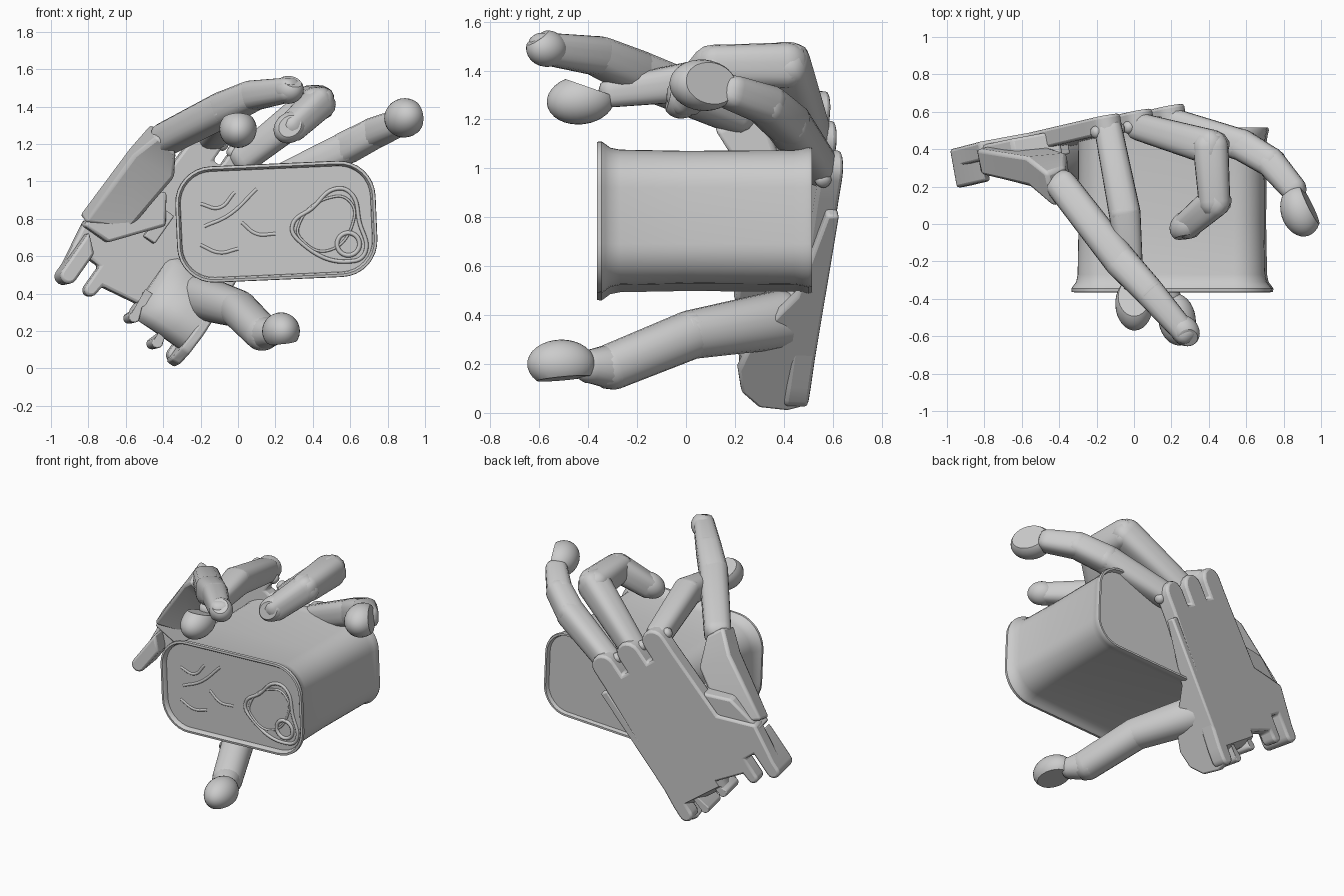
import bpy, bmesh, math
from mathutils import Vector, Matrix

if "Cube" in bpy.data.objects:
    bpy.data.objects.remove(bpy.data.objects["Cube"])

grey = bpy.data.materials.new("light_grey")
grey.use_nodes = True
grey.diffuse_color = (0.6, 0.6, 0.6, 1)
grey.node_tree.nodes["Principled BSDF"].inputs["Base Color"].default_value = (0.6, 0.6, 0.6, 1)


def finish(name, bm, angle=35, bevel=0):
    bmesh.ops.recalc_face_normals(bm, faces=bm.faces)
    mesh = bpy.data.meshes.new(name)
    bm.to_mesh(mesh)
    bm.free()
    mesh.materials.append(grey)
    mesh.shade_smooth()
    mesh.set_sharp_from_angle(angle=math.radians(angle))
    ob = bpy.data.objects.new(name, mesh)
    bpy.context.collection.objects.link(ob)
    if bevel:
        mod = ob.modifiers.new("soft_edges", "BEVEL")
        mod.width, mod.segments, mod.limit_method = bevel, 2, 'ANGLE'
    return ob


def loft(name, rings, angle=35, bevel=0):
    """Skin a list of equal point rings and cap both ends."""
    bm = bmesh.new()
    loops = [[bm.verts.new(p) for p in ring] for ring in rings]
    n = len(loops[0])
    for a, b in zip(loops, loops[1:]):
        for i in range(n):
            bm.faces.new((a[i], a[(i + 1) % n], b[(i + 1) % n], b[i]))
    bm.faces.new(loops[0])
    bm.faces.new(loops[-1])
    return finish(name, bm, angle, bevel)


def bone(name, p, q, r1, r2, boxy=3.5, flat=1.0, sides=20):
    """Finger segment with a squared section and rounded ends."""
    p, q = Vector(p), Vector(q)
    axis = q - p
    rot = axis.to_track_quat('Z', 'Y')
    rings = []
    ends = [(-0.9, 0.35), (-0.7, 0.75), (-0.3, 0.96), (0, 1)]
    stations = [(r1 * h, r1 * s) for h, s in ends]
    stations += [(axis.length - r2 * h, r2 * s) for h, s in reversed(ends)]
    for h, r in stations:
        ring = []
        for i in range(sides):
            t = 2 * math.pi * (i + 0.5) / sides
            c, s = math.cos(t), math.sin(t)
            k = r / (abs(c) ** boxy + abs(s) ** boxy) ** (1 / boxy)
            ring.append(p + rot @ Vector((c * k, s * k * flat, h)))
        rings.append(ring)
    return loft(name, rings, 40)


def fingertip(name, centre, direction, length, radius, nail, depth):
    """Egg-shaped pad sliced flat on the nail side."""
    bm = bmesh.new()
    bmesh.ops.create_uvsphere(bm, u_segments=28, v_segments=16, radius=1)
    rot = Vector(direction).to_track_quat('Z', 'Y').to_matrix().to_4x4()
    bm.transform(Matrix.Translation(centre) @ rot @ Matrix.Diagonal((radius, radius, length, 1)))
    nail = Vector(nail).normalized()
    cut = bmesh.ops.bisect_plane(bm, geom=bm.verts[:] + bm.edges[:] + bm.faces[:],
                                 plane_co=Vector(centre) + nail * depth, plane_no=nail, clear_outer=True)
    bmesh.ops.contextual_create(bm, geom=[e for e in cut["geom_cut"] if isinstance(e, bmesh.types.BMEdge)])
    return finish(name, bm)


# Palm frame: u across, v toward the knuckles, d forward from the back of the hand
NORMAL = Vector((0.18, -1, 0.04)).normalized()


def palm(u, v, d=0):
    x, z = -0.65 + 0.817 * u + 0.577 * v, 0.25 - 0.577 * u + 0.817 * v
    return Vector((x, 0.557 + 0.18 * x + 0.04 * z, z)) + NORMAL * d


def plate(name, outline, d0, d1, bevel=0.015):
    return loft(name, [[palm(u, v, d) for u, v in outline] for d in (d0, d1)], 35, bevel)


def tab(u, v, w, sign, steps=8):
    """Half-round lug end, from left to right for sign 1."""
    return [(u - sign * w * math.cos(math.pi * i / steps), v + sign * w * math.sin(math.pi * i / steps))
            for i in range(steps + 1)]


# Palm plate with three knuckle lobes and a forked wrist edge
outline = [(-0.42, 0.08), (-0.46, 0.34), (-0.26, 0.5)]
for u in (-0.165, 0.045, 0.255):
    outline += [(u - 0.08, 0.99)] + tab(u, 1.09, 0.08, 1) + [(u + 0.08, 0.99)]
outline += [(0.36, 0.5), (0.4, 0.1)] + tab(0.355, 0.03, 0.045, -1)
outline += [(0.31, 0.1), (0.06, 0.14), (-0.18, 0.1)] + tab(-0.22, 0.05, 0.035, -1)
outline += [(-0.255, 0.18), (-0.33, 0.18)] + tab(-0.375, 0.03, 0.045, -1)
plate("palm_plate", outline, 0, 0.1)
plate("left_wrist_lug", tab(-0.375, 0.03, 0.045, -1) + [(-0.42, 0.28), (-0.33, 0.2)], 0.02, 0.21)

# Thick heel of the palm carrying the lower finger, tapering toward the knuckles
side = [(0.0, 0.0), (-0.03, 0.08), (-0.02, 0.2), (0.05, 0.28), (0.16, 0.31), (0.28, 0.28),
        (0.42, 0.2), (0.54, 0.12), (0.95, 0.05), (0.95, 0.0)]
spans = [(0.33, 1.0), (0.385, 1.0)]
loft("heel_side_wall", [[palm(u, v, d * s) for v, d in side] for u, s in spans], 35, 0.012)
heel = [(0.1, 0), (0.06, 0.1), (0.05, 0.2), (0.1, 0.28), (0.2, 0.3), (0.3, 0.27), (0.42, 0.18), (0.5, 0.06), (0.5, 0)]
spans = [(0.02, 0.5), (0.06, 0.75), (0.14, 0.92), (0.24, 1.0), (0.34, 1.0)]
loft("heel_mount", [[palm(u, v, d * s) for v, d in heel] for u, s in spans], 50)
for u, v in ((0.04, 0.09), (0.22, 0.05)):
    plate("wrist_tooth", tab(u, v - 0.04, 0.03, -1) + [(u + 0.03, 0.2), (u - 0.03, 0.2)], 0.02, 0.2, 0.006)

# Side finger: tapered base block bridging from the palm, then two segments
loft("side_finger_base", [
    [(-0.85, 0.4, 0.82), (-0.6, 0.46, 0.74), (-0.58, 0.33, 0.74), (-0.82, 0.26, 0.78)],
    [(-0.58, 0.36, 1.18), (-0.36, 0.38, 1.04), (-0.34, 0.2, 1.02), (-0.56, 0.2, 1.14)],
    [(-0.47, 0.27, 1.31), (-0.37, 0.31, 1.24), (-0.33, 0.12, 1.15), (-0.43, 0.09, 1.24)]], 25, 0.02)
plate("palm_side_web", [(-0.46, 0.3), (-0.4, 0.55), (-0.2, 0.7), (-0.1, 0.55), (-0.3, 0.3)], 0.02, 0.17)
plate("web_step", [(-0.16, 0.44), (-0.16, 0.62), (-0.09, 0.62), (-0.09, 0.44)], 0.05, 0.15, 0.008)

# Fingers: each chain lists joint positions with radii
chains = {
    "side_finger": [((-0.38, 0.2, 1.23), 0.085), ((-0.07, -0.2, 1.39), 0.09), ((0.08, -0.36, 1.46), 0.08),
                    ((0.27, -0.58, 1.49), 0.065)],
    "first_finger": [(palm(-0.165, 1.1, 0.09), 0.075), ((-0.05, 0.06, 1.36), 0.085),
                     ((-0.01, -0.3, 1.31), 0.06)],
    "middle_finger": [(palm(0.045, 1.1, 0.09), 0.075), ((0.41, 0.41, 1.42), 0.095),
                      ((0.43, 0.12, 1.42), 0.085), ((0.29, 0.0, 1.29), 0.075)],
    "last_finger": [(palm(0.255, 1.1, 0.09), 0.075), ((0.58, 0.42, 1.18), 0.085),
                    ((0.73, 0.33, 1.26), 0.08), ((0.85, 0.19, 1.31), 0.07)],
    "lower_finger": [((-0.2, 0.38, 0.38), 0.12), ((0.0, 0.02, 0.32), 0.1), ((0.13, -0.3, 0.19), 0.095),
                     ((0.18, -0.39, 0.19), 0.07)],
}
for finger, joints in chains.items():
    boxy = 2.2 if finger == "lower_finger" else 3.2
    for i, ((p, r1), (q, r2)) in enumerate(zip(joints, joints[1:])):
        bone(f"{finger}_segment_{i + 1}", p, q, r1, r2, boxy)

# Hinge pins at the knuckles
for u in (-0.165, 0.045, 0.255):
    bone("knuckle_pin", palm(u - 0.07, 1.09, 0.08), palm(u + 0.07, 1.09, 0.08), 0.035, 0.035, 2, 1, 14)

# Fingertip pads
fingertip("first_fingertip", (0.0, -0.43, 1.28), (0.05, -1, -0.12), 0.14, 0.1, (0, 0.35, 1), 0.06)
fingertip("last_fingertip", (0.89, 0.07, 1.34), (0.3, -1, 0.1), 0.14, 0.105, (0.9, 0.45, 0.15), 0.06)
fingertip("lower_fingertip", (0.23, -0.51, 0.2), (0.15, -1, 0), 0.14, 0.1, (0.1, 0.1, -1), 0.06)
fingertip("side_fingertip", (0.27, -0.57, 1.49), (0.6, -0.7, 0.05), 0.09, 0.075, (0.2, -0.5, 0.8), 0.06)
fingertip("middle_fingertip", (0.28, -0.01, 1.29), (-0.75, -0.55, -0.6), 0.1, 0.08, (0.1, -1, 0.2), 0.06)

# Rounded tin, skinned along its depth with rolled rims and sunken ends
TILT = math.radians(2.5)


def tin_ring(y, grow):
    hw, hh, rad = 0.5 + grow, 0.275 + grow, 0.16 + grow
    ring = []
    for k in range(4):
        sx, sz = (1, -1, -1, 1)[k], (1, 1, -1, -1)[k]
        for i in range(9):
            t = math.pi / 2 * (k + i / 8)
            x, z = sx * (hw - rad) + rad * math.cos(t), sz * (hh - rad) + rad * math.sin(t)
            ring.append((0.205 + x * math.cos(TILT) - z * math.sin(TILT), y,
                         0.785 + x * math.sin(TILT) + z * math.cos(TILT)))
    return ring


profile = [(-0.335, -0.02), (-0.335, 0.008), (-0.355, 0.012), (-0.365, 0.02), (-0.363, 0.034), (-0.345, 0.036),
           (-0.33, 0.025), (-0.31, 0.01), (-0.27, 0.002), (0.0, -0.003), (0.44, 0.0), (0.475, 0.005), (0.5, 0.012),
           (0.515, 0.008), (0.515, -0.005), (0.49, -0.012), (0.49, -0.03)]
loft("tin", [tin_ring(y, g) for y, g in profile], 40)


def wire(name, points, y, thick, cyclic=False):
    curve = bpy.data.curves.new(name, 'CURVE')
    curve.dimensions, curve.bevel_depth, curve.bevel_resolution = '3D', thick, 2
    spline = curve.splines.new('BEZIER')
    spline.bezier_points.add(len(points) - 1)
    spline.use_cyclic_u = cyclic
    for bp, (x, z) in zip(spline.bezier_points, points):
        bp.co = (x, y, z)
        bp.handle_left_type = bp.handle_right_type = 'AUTO'
    curve.materials.append(grey)
    bpy.context.collection.objects.link(bpy.data.objects.new(name, curve))


# Lid details: opening outline, pull tab and faint leaf relief
opening = [(0.29, 0.76), (0.4, 0.86), (0.52, 0.96), (0.6, 0.94), (0.65, 0.78), (0.68, 0.62), (0.62, 0.575), (0.33, 0.68)]
wire("opening_outline", opening, -0.335, 0.011, True)
wire("pull_tab", [(0.32, 0.75), (0.52, 0.92), (0.6, 0.89), (0.62, 0.8), (0.48, 0.63), (0.34, 0.69)], -0.335, 0.007, True)
wire("tab_ring", [(0.59 + 0.06 * math.cos(a), 0.665 + 0.06 * math.sin(a)) for a in (0, 1.57, 3.14, 4.71)],
     -0.337, 0.012, True)
leaf = [[(-0.18, 0.76), (-0.05, 0.82), (0.1, 0.96)], [(-0.2, 0.88), (-0.1, 0.86), (-0.02, 0.94)],
        [(-0.2, 0.66), (-0.1, 0.62), (0.0, 0.64)], [(0.02, 0.78), (0.1, 0.72), (0.2, 0.72)]]
for stroke in leaf:
    wire("leaf_relief", stroke, -0.33, 0.011)
